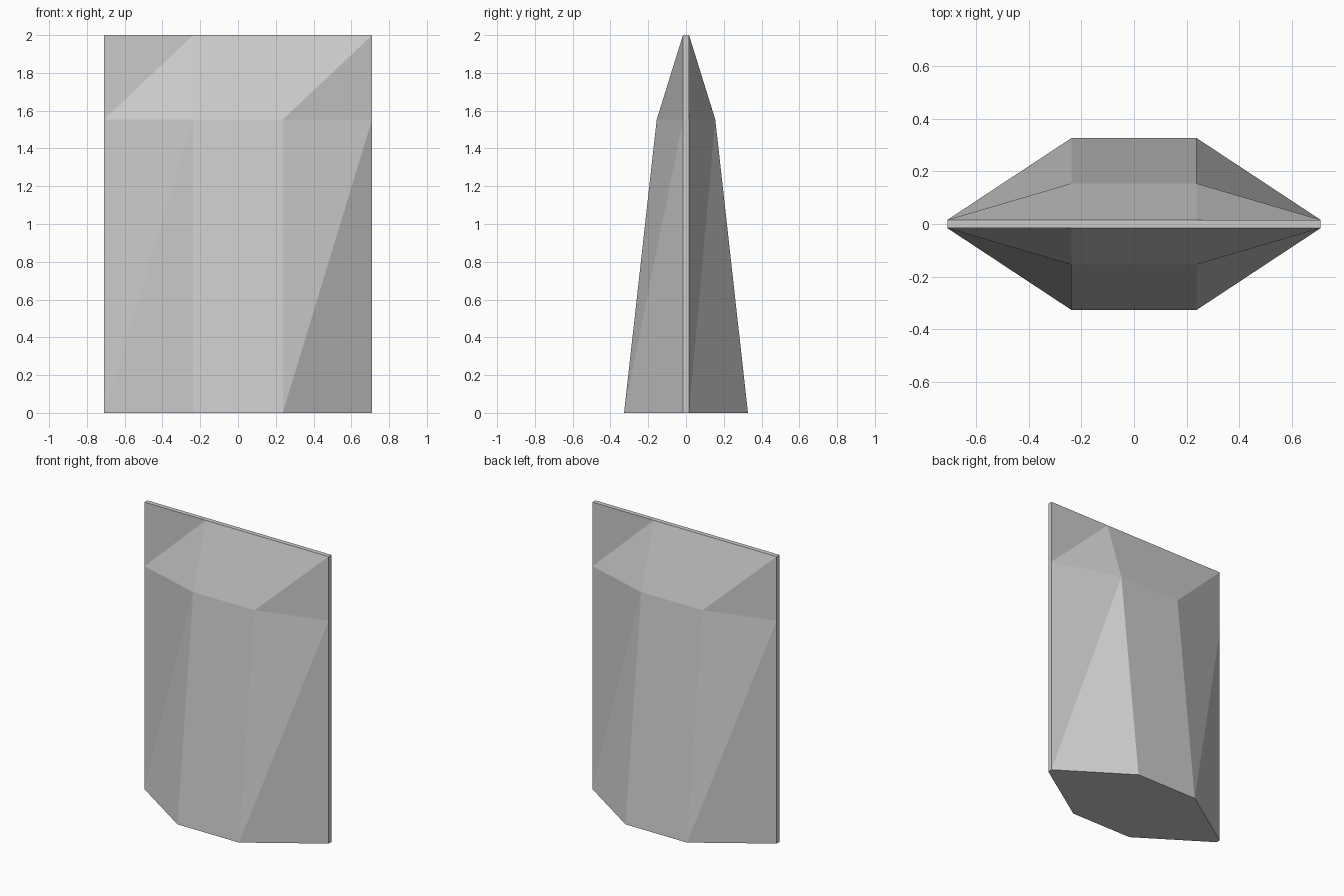
import bpy
import bmesh
from math import pi
from mathutils import Matrix

cube = bpy.data.objects.get("Cube")
if cube:
    bpy.data.objects.remove(cube, do_unlink=True)

# Plain grey stone
stone = bpy.data.materials.new("grey stone")
stone.use_nodes = True
colour = (0.6, 0.6, 0.6, 1)
stone.diffuse_color = colour
stone.node_tree.nodes["Principled BSDF"].inputs["Base Color"].default_value = colour

HALF, INNER = 0.71, 0.237      # half width of the wall and of its middle panel
EDGE = 0.016                   # half thickness of the thin rim
COLUMNS = (-HALF, -INNER, INNER, HALF)
ROWS = ((0, 0.328), (1.553, 0.155), (2, EDGE))   # height, middle half depth


def add_side(bm, turn):
    """One faceted face of the wall, turned about z; returns its vertex rows."""
    grid = []
    for z, depth in ROWS:
        depths = (EDGE, depth, depth, EDGE)
        grid.append([bm.verts.new(turn @ Matrix.Translation((x, -d, z)).translation)
                     for x, d in zip(COLUMNS, depths)])
    for low, high in zip(grid, grid[1:]):
        for i in range(3):
            a, b, c, d = low[i], low[i + 1], high[i + 1], high[i]
            # outer panels fold along the rising diagonal, middle ones stay flat
            if i == 1:
                bm.faces.new((a, b, c, d))
            else:
                bm.faces.new((a, b, c))
                bm.faces.new((a, c, d))
    return grid


bm = bmesh.new()
front = add_side(bm, Matrix.Identity(3))
back = add_side(bm, Matrix.Rotation(pi, 3, "Z"))

# Thin rims joining the two sides, then the top strip and the base
for one, other in ((front, back), (back, front)):
    for r in range(2):
        bm.faces.new((one[r][3], other[r][0], other[r + 1][0], one[r + 1][3]))
bm.faces.new(front[2] + back[2])
bm.faces.new(list(reversed(front[0] + back[0])))
bmesh.ops.recalc_face_normals(bm, faces=bm.faces)

mesh = bpy.data.meshes.new("wall_block")
bm.to_mesh(mesh)
bm.free()
mesh.materials.append(stone)
wall = bpy.data.objects.new("wall_block", mesh)
bpy.context.collection.objects.link(wall)
